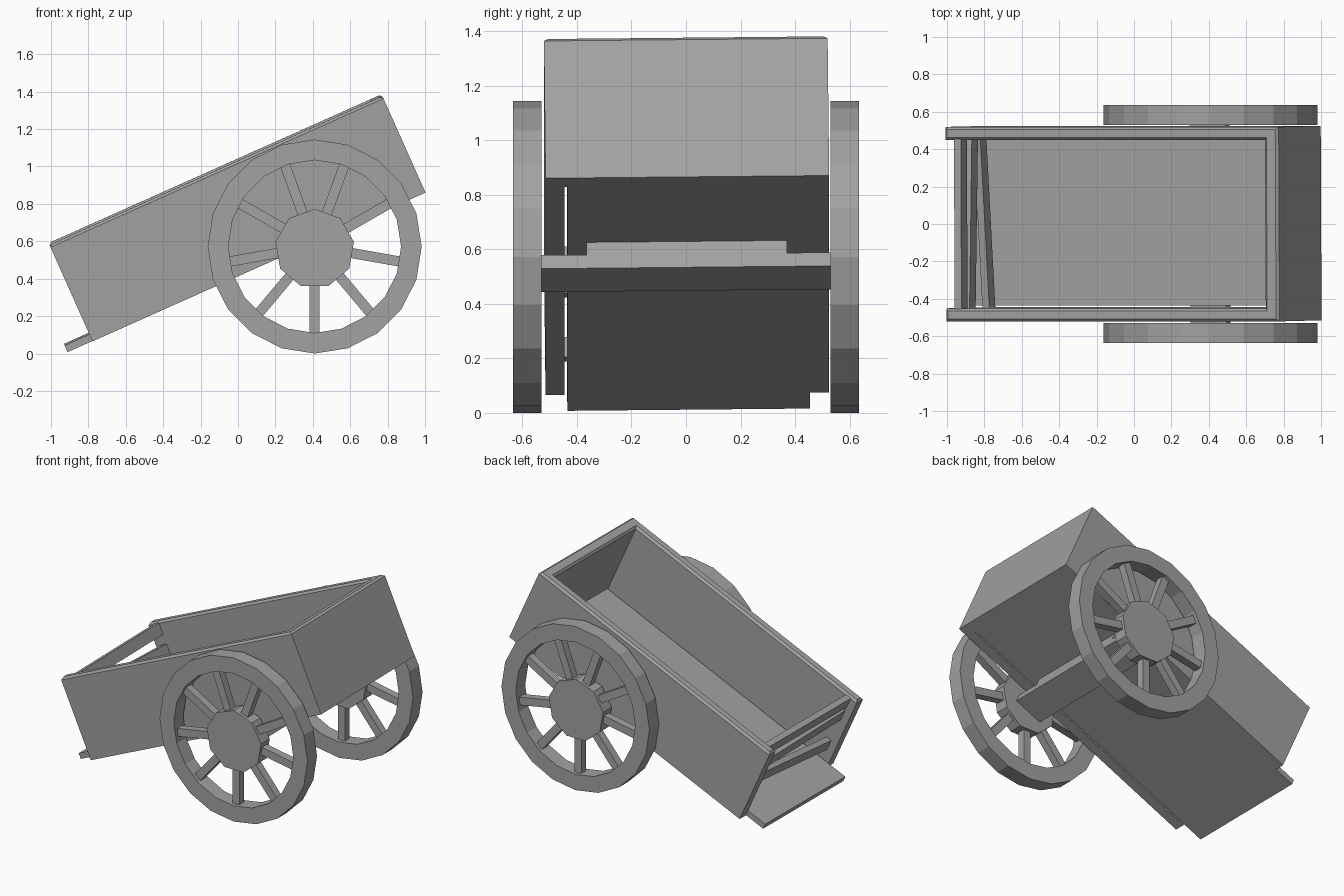
import bpy
import bmesh
from math import radians, sin, cos, pi
from mathutils import Matrix, Vector

if "Cube" in bpy.data.objects:
    bpy.data.objects.remove(bpy.data.objects["Cube"], do_unlink=True)

GREY = (0.36, 0.36, 0.36, 1)
mat = bpy.data.materials.new("plain_grey")
mat.use_nodes = True
mat.diffuse_color = GREY
mat.node_tree.nodes["Principled BSDF"].inputs["Base Color"].default_value = GREY

# Cart body frame: x runs up the sloping bed, z is its thickness direction
BODY = (Matrix.Translation((-0.78, 0.005, 0.07))
        @ Matrix.Rotation(radians(-24.07), 4, 'Y')
        @ Matrix.Rotation(radians(0.6), 4, 'X'))
LENGTH, HEIGHT, HALF, INNER = 1.95, 0.565, 0.52, 0.45


def finish(bm, name, matrix=Matrix()):
    bmesh.ops.recalc_face_normals(bm, faces=bm.faces)
    mesh = bpy.data.meshes.new(name)
    bm.to_mesh(mesh)
    bm.free()
    mesh.materials.append(mat)
    obj = bpy.data.objects.new(name, mesh)
    obj.matrix_world = matrix
    bpy.context.collection.objects.link(obj)
    return obj


def add_box(bm, lo, hi, matrix=Matrix()):
    lo, hi = Vector(lo), Vector(hi)
    place = Matrix.Translation((lo + hi) / 2) @ Matrix.Diagonal((*(hi - lo), 1))
    return bmesh.ops.create_cube(bm, size=1, matrix=matrix @ place)["verts"]


def box(name, lo, hi, matrix=BODY):
    bm = bmesh.new()
    add_box(bm, lo, hi)
    return finish(bm, name, matrix)


# Three-sided wall with a chamfered rim
bm = bmesh.new()
plan = [(0, -HALF), (LENGTH, -HALF), (LENGTH, HALF), (0, HALF),
        (0, INNER), (LENGTH - 0.08, INNER), (LENGTH - 0.08, -INNER), (0, -INNER)]
base = bm.faces.new([bm.verts.new((x, y, 0)) for x, y in plan])
top = bmesh.ops.extrude_face_region(bm, geom=[base])["geom"]
bmesh.ops.translate(bm, vec=(0, 0, HEIGHT),
                    verts=[g for g in top if isinstance(g, bmesh.types.BMVert)])
rim = [e for e in bm.edges if all(v.co.z > HEIGHT / 2 for v in e.verts)]
bmesh.ops.bevel(bm, geom=rim, offset=0.014, segments=1, affect='EDGES')
finish(bm, "cart_walls", BODY)

# Floor plank sticking out at the open end
box("floor", (-0.145, -0.44, 0.001), (LENGTH - 0.04, 0.45, 0.04))

# Loose slats across the open end: height of the top edge at each side
for i, (z_neg, z_pos) in enumerate([(0.555, 0.555), (0.45, 0.41), (0.19, 0.30)]):
    bm = bmesh.new()
    for v in add_box(bm, (0.05, -0.46, -0.08), (0.09, 0.46, 0)):
        v.co.z += z_pos if v.co.y > 0 else z_neg
    finish(bm, f"end_slat_{i + 1}", BODY)

# Axle beam and the pad between it and the floor
box("axle_beam", (1.16, -0.54, -0.104), (1.37, 0.53, -0.05))
box("axle_pad", (1.16, -0.37, -0.05), (1.37, 0.365, 0))


def ring(bm, sides, outer, inner, y0, y1):
    loops = []
    for r, y in ((outer, y0), (outer, y1), (inner, y1), (inner, y0)):
        loops.append([bm.verts.new((r * sin(2 * pi * k / sides), y, r * cos(2 * pi * k / sides)))
                      for k in range(sides)])
    for j in range(4):
        a, b = loops[j], loops[(j + 1) % 4]
        for k in range(sides):
            n = (k + 1) % sides
            bm.faces.new((a[k], a[n], b[n], b[k]))


# Wheels: rim, nine spokes and a nine-sided hub
for side, name in ((-1, "right"), (1, "left")):
    centre = Matrix.Translation((0.41, side * 0.5825, 0.572))
    bm = bmesh.new()
    ring(bm, 20, 0.572, 0.462, -0.0525, 0.0525)
    finish(bm, f"{name}_wheel_rim", centre)

    bm = bmesh.new()
    for k in range(9):
        turn = Matrix.Rotation(2 * pi * k / 9, 4, 'Y')
        add_box(bm, (-0.027, -0.027, -0.465), (0.027, 0.027, -0.12), turn)
    finish(bm, f"{name}_wheel_spokes", centre)

    bm = bmesh.new()
    bmesh.ops.create_cone(bm, cap_ends=True, segments=9, radius1=0.213, radius2=0.213,
                          depth=0.095, matrix=Matrix.Rotation(radians(90), 4, 'X'))
    spin = Matrix.Rotation(radians(0), 4, 'Y')
    bmesh.ops.transform(bm, matrix=spin, verts=bm.verts)
    finish(bm, f"{name}_wheel_hub", centre @ Matrix.Translation((0, 0, -0.012)))
